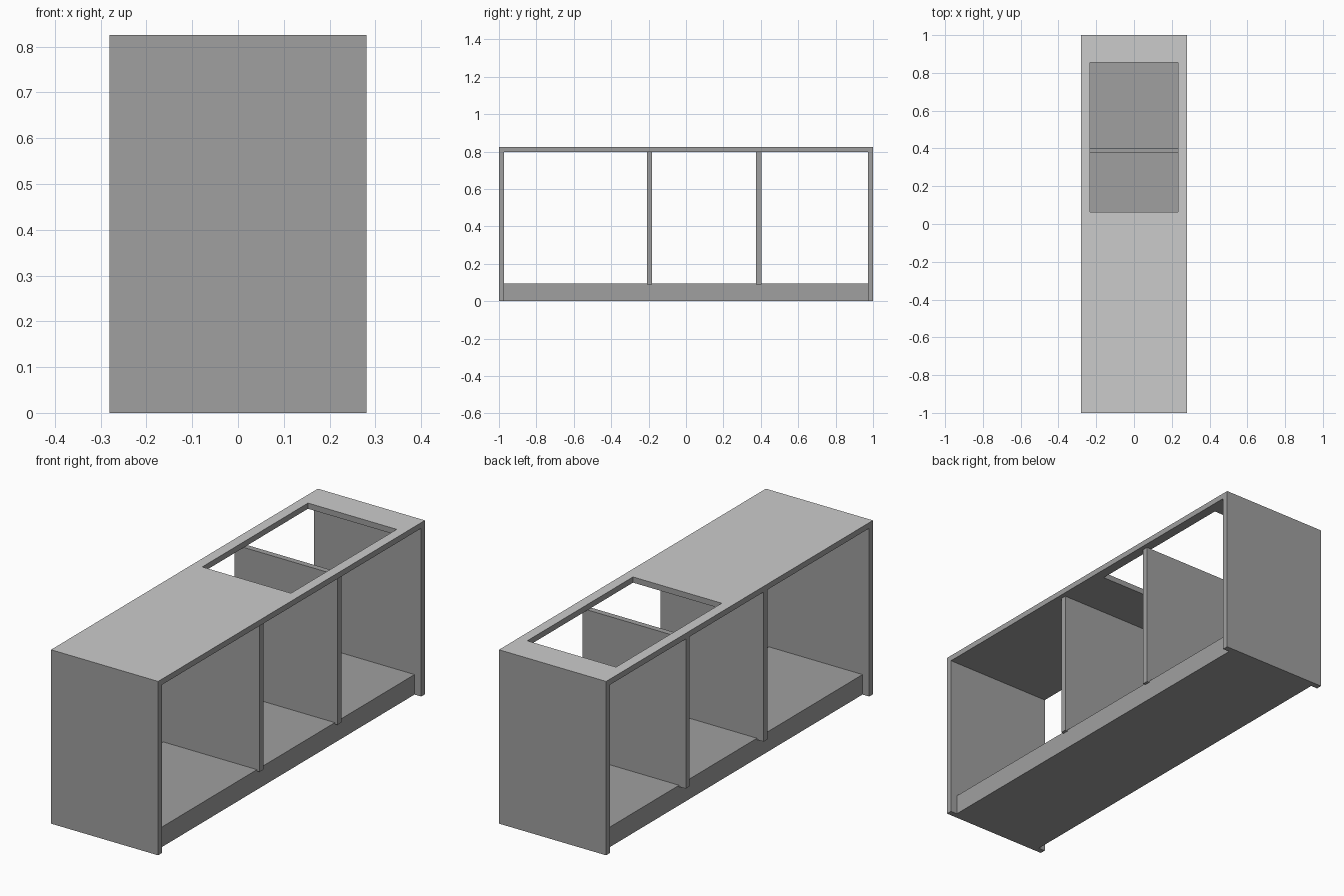
import bpy, bmesh

if "Cube" in bpy.data.objects:
    bpy.data.objects.remove(bpy.data.objects["Cube"])

W, L, H = 0.281, 1.0, 0.825    # half width, half length, height
T = 0.028                      # panel thickness
UNDER = H - 0.027              # underside of the top

dark = bpy.data.materials.new("dark_grey")
dark.diffuse_color = (0.35, 0.35, 0.35, 1)
dark.use_nodes = True
dark.node_tree.nodes["Principled BSDF"].inputs["Base Color"].default_value = dark.diffuse_color
light = bpy.data.materials.new("light_grey")
light.diffuse_color = (0.8, 0.8, 0.8, 1)
light.use_nodes = True
light.node_tree.nodes["Principled BSDF"].inputs["Base Color"].default_value = light.diffuse_color


def add_object(name, bm):
    bmesh.ops.recalc_face_normals(bm, faces=bm.faces)
    mesh = bpy.data.meshes.new(name)
    bm.to_mesh(mesh)
    bm.free()
    mesh.materials.append(dark)
    obj = bpy.data.objects.new(name, mesh)
    bpy.context.collection.objects.link(obj)
    return obj


def box(name, x, y, z):
    """Box from (min, max) ranges on each axis."""
    bm = bmesh.new()
    bmesh.ops.create_cube(bm, size=1)
    for v in bm.verts:
        v.co = [r[0] if c < 0 else r[1] for c, r in zip(v.co, (x, y, z))]
    return add_object(name, bm)


def frame_slab(name, outer, hole, z):
    """Slab with a rectangular opening; outer and hole are (x0, x1, y0, y1)."""
    bm = bmesh.new()

    def loop(r, h):
        x0, x1, y0, y1 = r
        return [bm.verts.new((x, y, h)) for x, y in
                ((x0, y0), (x1, y0), (x1, y1), (x0, y1))]

    rings = [loop(outer, z[0]), loop(outer, z[1]), loop(hole, z[1]), loop(hole, z[0])]
    for a, b in zip(rings, rings[1:] + rings[:1]):
        for i in range(4):
            j = (i + 1) % 4
            bm.faces.new((a[i], a[j], b[j], b[i]))
    return add_object(name, bm)


# Worktop with sink opening, lighter on its upper surface only
top = frame_slab("worktop", (-W, W, -L, L), (-0.232, 0.234, 0.063, 0.856), (UNDER, H))
top.data.materials.append(light)
for face in top.data.polygons:
    if face.normal.z > 0.5:
        face.material_index = 1

# End panels
box("end_panel_near", (-W, W), (-L, -L + T), (0, UNDER))
box("end_panel_far", (-W, W), (L - T, L), (0, UNDER))

# Inner dividers, flush at one side and set back at the other
for label, y in (("near", -0.209), ("far", 0.375)):
    box("divider_" + label, (-W, 0.26), (y, y + T), (0.088, UNDER))

# Raised base, set back from both long sides
box("base_plinth", (-0.246, 0.246), (-L + T, L - T), (0, 0.095))
